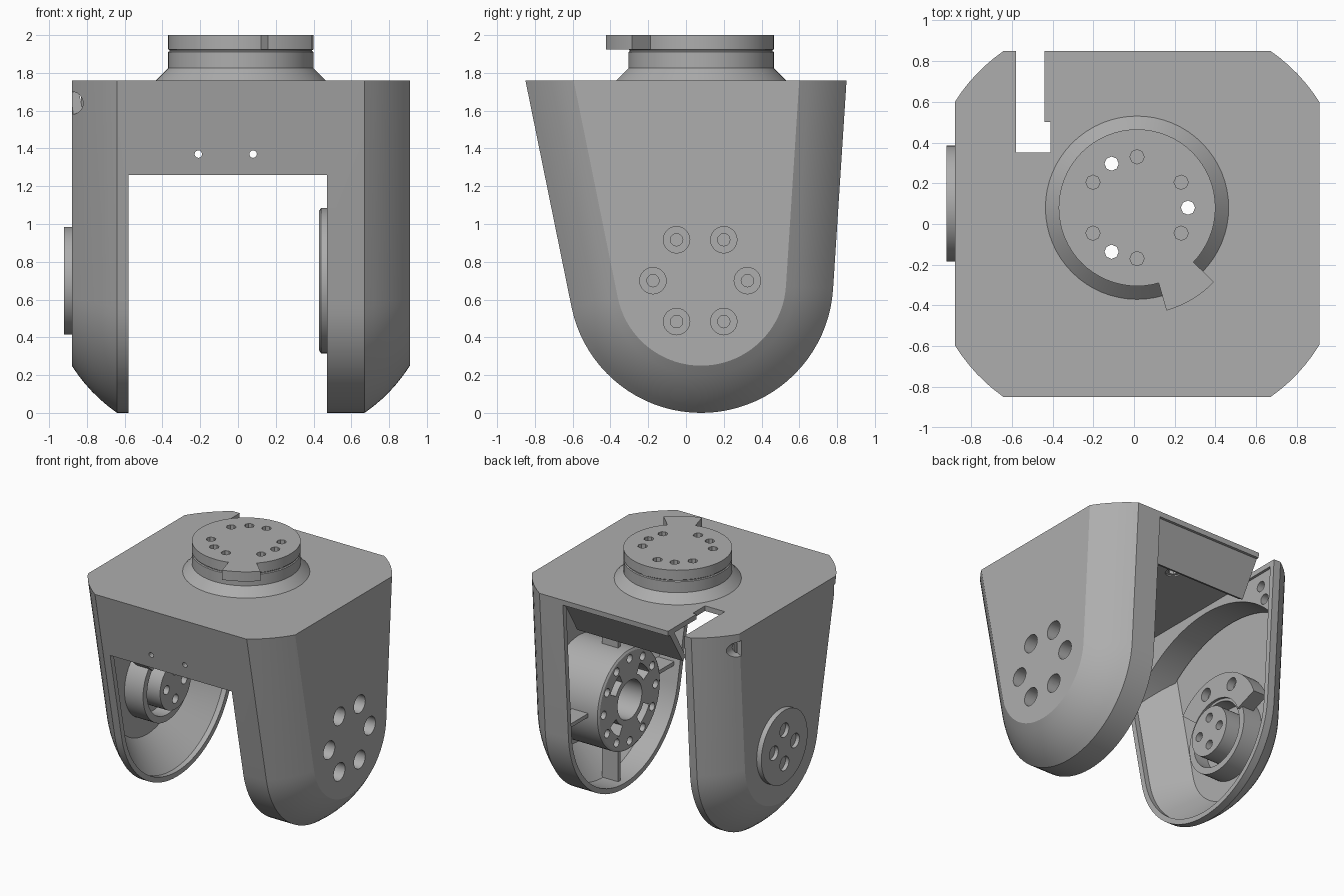
import bpy, bmesh
from math import sin, cos, pi, atan2, acos, hypot, radians

old = bpy.data.objects.get("Cube")
if old:
    bpy.data.objects.remove(old, do_unlink=True)

metal = bpy.data.materials.new("plain grey")
metal.use_nodes = True
GREY = (0.42, 0.42, 0.42, 1)
metal.diffuse_color = GREY
metal.node_tree.nodes["Principled BSDF"].inputs["Base Color"].default_value = GREY

HY, HZ, R, TOP = 0.08, 0.70, 0.70, 1.76     # hinge centre, rounded end, deck height
LEFT, RIGHT = 0.47, -0.58                   # inner faces of the two legs


def stack(name, rings, axis="X"):
    """Solid through a list of (position, outline) rings along an axis."""
    place = {"X": lambda u, v, w: (w, u, v), "Y": lambda u, v, w: (u, w, v),
             "Z": lambda u, v, w: (u, v, w)}[axis]
    bm = bmesh.new()
    loops = [[bm.verts.new(place(u, v, w)) for u, v in pts] for w, pts in rings]
    n = len(loops[0])
    for a, b in zip(loops, loops[1:]):
        for i in range(n):
            bm.faces.new((a[i], a[(i + 1) % n], b[(i + 1) % n], b[i]))
    bm.faces.new(loops[0])
    bm.faces.new(loops[-1])
    bmesh.ops.recalc_face_normals(bm, faces=bm.faces)
    me = bpy.data.meshes.new(name)
    bm.to_mesh(me)
    bm.free()
    me.materials.append(metal)
    ob = bpy.data.objects.new(name, me)
    bpy.context.collection.objects.link(ob)
    return ob


def arc(u, v, r, a0, a1, n):
    return [(u + r * cos(a0 + (a1 - a0) * i / n), v + r * sin(a0 + (a1 - a0) * i / n))
            for i in range(n + 1)]


def cyl(name, axis, u, v, r, a, b, n=48):
    ring = arc(u, v, r, 0, 2 * pi, n)[:-1]
    return stack(name, [(a, ring), (b, ring)], axis)


def box(x0, x1, y0, y1, z0, z1):
    ring = [(x0, y0), (x1, y0), (x1, y1), (x0, y1)]
    return stack("cutter", [(z0, ring), (z1, ring)], "Z")


def cut(ob, cutters):
    for c in cutters:
        c.hide_render = True
        m = ob.modifiers.new("cut", "BOOLEAN")
        m.operation, m.solver, m.object = "DIFFERENCE", "EXACT", c
        bpy.context.view_layer.objects.active = ob
        bpy.ops.object.modifier_apply(modifier=m.name)
        bpy.data.objects.remove(c, do_unlink=True)


def holes(axis, u, v, circle, r, a, b, degrees, n=24):
    return [cyl("cutter", axis, u + circle * cos(radians(d)), v + circle * sin(radians(d)),
                r, a, b, n) for d in degrees]


def sector(u, v, r0, r1, d0, d1):
    a0, a1 = radians(d0), radians(d1)
    return arc(u, v, r1, a0, a1, 16) + arc(u, v, r0, a1, a0, 16)


def outline(inset, top=TOP):
    """Side outline: rounded bottom with tangent sides rising to the deck."""
    def tangent(y, side):
        return atan2(TOP - HZ, y - HY) + side * acos(R / hypot(y - HY, TOP - HZ))
    a0, a1 = tangent(-0.85, 1), tangent(0.85, -1) + 2 * pi
    pts = arc(HY, HZ, R - inset, a0, a1, 40)

    def rise(p, a):
        return (p[0] - (top - p[1]) * sin(a) / cos(a), top)
    return [rise(pts[0], a0)] + pts + [rise(pts[-1], a1)]


# Fork shell: bulged chamfers on both outer sides, hollow inside
steps = [i / 6 for i in range(7)]
side = [(0.24 * t - 0.05 * t * (1 - t), 0.25 * (1 - t) - 0.05 * t * (1 - t)) for t in steps]
rings = [(-0.88 + s, outline(d)) for s, d in side]
rings += [(0.91 - s, outline(d)) for s, d in reversed(side)]
fork = stack("fork_shell", rings)
inner = [(-0.84, 0.26), (-0.62, 0.04), (0.65, 0.04), (0.87, 0.26)]
cavity = stack("cutter", [(x, outline(d, 1.72)) for x, d in inner])


def slot():
    return [box(RIGHT, -0.44, 0.35, 1, 1.3, 1.9), box(-0.5, -0.41, 0.35, 0.5, 1.3, 1.9)]


cut(fork, [cavity, box(RIGHT, LEFT, -1, 1, -0.1, 1.26), box(RIGHT, LEFT, 0.2, 1, 1.0, 1.72)])
cut(fork, slot())
cut(fork, [cyl("cutter", "Y", x, 1.37, 0.02, -0.95, -0.6, 12) for x in (-0.21, 0.08)])
cut(fork, [cyl("cutter", "Y", -0.88, 1.64, 0.06, min(a, b), max(a, b), 24)
           for a, b in ((0.57, 0.8), (-0.57, -0.8))])
sixty = range(0, 360, 60)
cut(fork, holes("X", 0.075, HZ, 0.25, 0.07, 0.8, 1.0, sixty))

# Sloping lip below the rear edge of the deck
lip_side = [(0.845, 1.75), (0.67, 1.46), (0.63, 1.48), (0.79, 1.75)]
lip = stack("rear_lip", [(RIGHT, lip_side), (LEFT, lip_side)])
cut(lip, slot())

# Turntable on the deck
CX, CY = 0.015, 0.08


def turn(r):
    return arc(CX, CY, r, 0, 2 * pi, 64)[:-1]


neck = [(1.73, 0.45), (1.76, 0.45), (1.825, 0.385), (1.91, 0.385), (1.915, 0.378),
        (1.92, 0.378), (1.925, 0.385), (2.0, 0.385)]
table = stack("turntable", [(z, turn(r)) for z, r in neck], "Z")
through = (0, 120, 240)
cut(table, holes("Z", CX, CY, 0.25, 0.035, 1.6, 2.1, through, 8))
cut(table, holes("Z", CX, CY, 0.25, 0.035, 1.86, 2.1, (30, 150, 270), 8))
cut(table, holes("Z", CX, CY, 0.25, 0.035, 1.95, 2.1, (90, 210, 330), 8))
cut(fork, holes("Z", CX, CY, 0.25, 0.055, 1.6, 1.9, through, 16))
tab_ring = sector(CX, CY, 0.36, 0.525, -74, -44)
stack("turntable_tab", [(1.925, tab_ring), (2.0, tab_ring)], "Z")

# Motor drum in the left leg, with its bolt circle and ribs
drum = stack("motor_drum", [(x, arc(HY, HZ, r, 0, 2 * pi, 64)[:-1]) for x, r in
                            ((0.43, 0.37), (0.44, 0.385), (0.875, 0.385))])
cut(drum, [cyl("cutter", "X", HY, HZ, 0.15, 0.3, 0.65)])
cut(drum, holes("X", HY, HZ, 0.32, 0.032, 0.3, 0.6, range(0, 360, 30), 16))
for d in (45, 135, 225, 315):
    ring = sector(HY, HZ, 0.19, 0.27, d - 17, d + 17)
    cut(drum, [stack("cutter", [(0.3, ring), (0.6, ring)])])
cut(drum, holes("X", 0.075, HZ, 0.25, 0.07, 0.81, 1.0, sixty))
cut(drum, holes("X", 0.075, HZ, 0.25, 0.033, 0.72, 0.9, sixty, 12))
for label, d, reach in (("top", 90, 1.03), ("rear", 0, 0.67), ("bottom", 270, 0.67), ("front", 180, 0.68)):
    c, s = cos(radians(d)), sin(radians(d))
    ring = [(HY + c * r - s * w, HZ + s * r + c * w)
            for r, w in ((0.37, -0.015), (reach, -0.015), (reach, 0.015), (0.37, 0.015))]
    stack("drum_rib_" + label, [(0.52, ring), (0.66, ring)])

# Pivot in the right leg: outer disc, inner ring, hub and clamp plate
PY = 0.1
quarter = (0, 90, 180, 270)
disc = cyl("pivot_disc", "X", PY, HZ, 0.285, -0.92, -0.86, 64)
cut(disc, holes("X", PY, HZ, 0.13, 0.055, -1, -0.89, quarter))
ring_body = cyl("pivot_ring", "X", PY, HZ, 0.30, -0.85, -0.68, 64)
cut(ring_body, [cyl("cutter", "X", PY, HZ, 0.25, -0.8, -0.5, 64)])
hub = cyl("pivot_hub", "X", PY, HZ, 0.19, -0.85, -0.61)
cut(hub, holes("X", PY, HZ, 0.11, 0.035, -0.7, -0.5, quarter, 16))
plate_ring = sector(PY, HZ, 0.27, 0.46, 20, 140)
plate = stack("clamp_plate", [(-0.78, plate_ring), (-0.66, plate_ring)])
cut(plate, holes("X", PY, HZ, 0.37, 0.05, -0.72, -0.5, (60, 105)))

# Arched gussets in the upper corners of the right leg
arch = stack("leg_arch", [(x, outline(d, 1.73)) for x, d in
                          ((-0.83, 0.25), (-0.62, 0.03), (-0.60, 0.03))])
cut(arch, [cyl("cutter", "X", HY, HZ, 0.97, -1, 0, 96)])
cut(arch, [cyl("cutter", "X", y, z, 0.04, -0.7, -0.5, 16) for y, z in ((0.68, 1.62), (0.72, 1.5))])

# Smooth round surfaces, keep the machined edges crisp
for ob in bpy.context.collection.objects:
    ob.select_set(ob.type == "MESH")
bpy.context.view_layer.objects.active = fork
bpy.ops.object.shade_smooth_by_angle(angle=radians(28))
